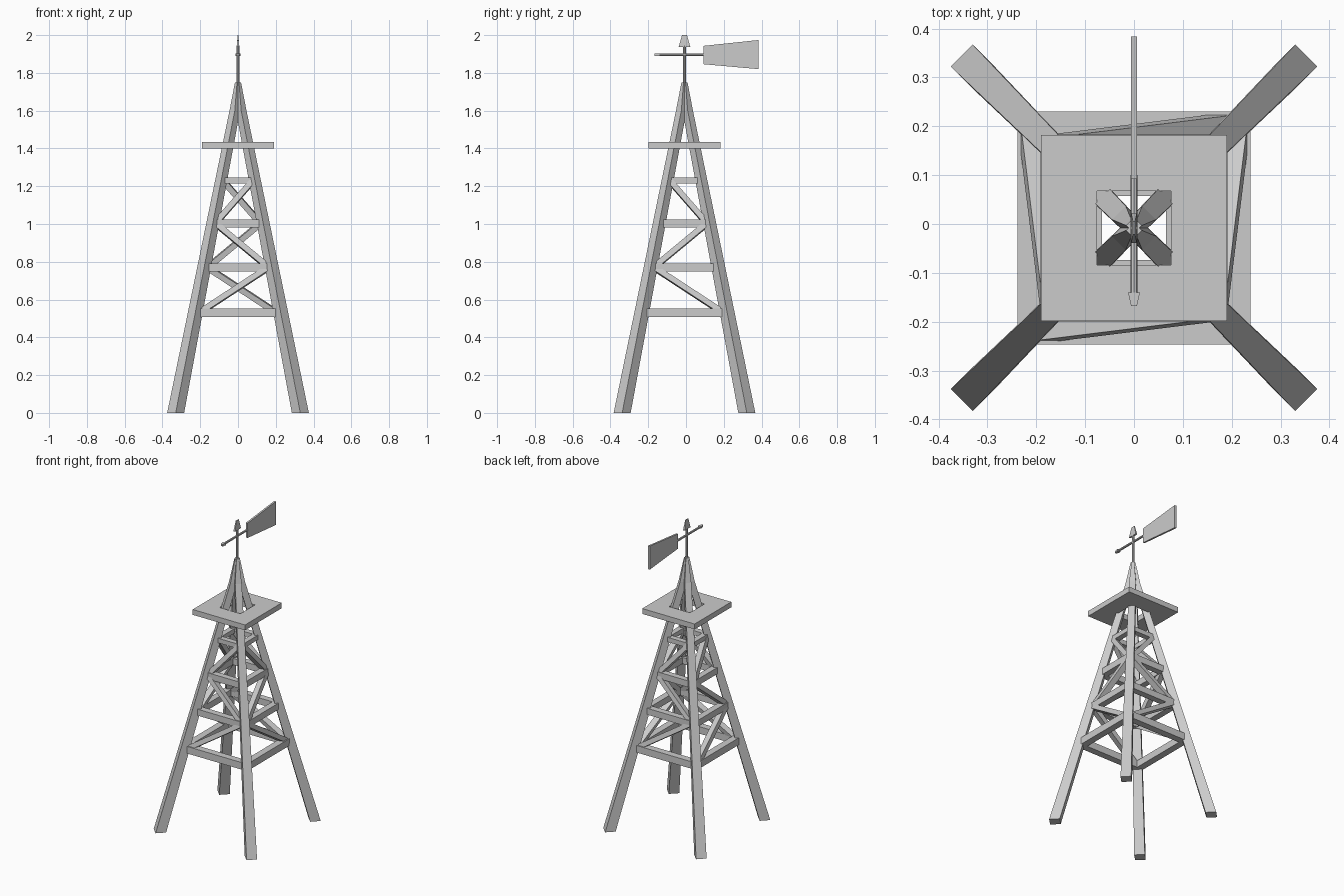
import bpy, bmesh
from mathutils import Vector, Matrix
from math import pi

if "Cube" in bpy.data.objects:
    bpy.data.objects.remove(bpy.data.objects["Cube"])

CY = -0.008          # tower axis in y


def make(name, verts, faces):
    me = bpy.data.meshes.new(name)
    me.from_pydata([tuple(v) for v in verts], [], faces)
    bm = bmesh.new()
    bm.from_mesh(me)
    bmesh.ops.recalc_face_normals(bm, faces=bm.faces)
    bm.to_mesh(me)
    bm.free()
    ob = bpy.data.objects.new(name, me)
    bpy.context.collection.objects.link(ob)
    return ob


def loft(name, rings):
    """Closed tube through rings holding equal numbers of points."""
    n = len(rings[0])
    verts = [v for r in rings for v in r]
    faces = [tuple(range(n)), tuple(range(len(verts) - n, len(verts)))]
    for k in range(len(rings) - 1):
        for i in range(n):
            j = (i + 1) % n
            faces.append((k*n + i, k*n + j, k*n + n + j, k*n + n + i))
    return make(name, verts, faces)


def bar(name, a, b, normal, depth, height):
    """Rectangular timber from a to b; depth lies along normal."""
    a, b, n = Vector(a), Vector(b), Vector(normal)
    d = (b - a).normalized()
    n = (n - d * n.dot(d)).normalized()
    s = d.cross(n)
    offs = [n*depth/2*i + s*height/2*j for i, j in ((1, 1), (1, -1), (-1, -1), (-1, 1))]
    return loft(name, [[p + o for o in offs] for p in (a, b)])


def plate(name, yz, t):
    """Thin plate in the yz plane, t thick."""
    return loft(name, [[(x, y, z) for y, z in yz] for x in (-t/2, t/2)])


def leg_c(z):
    return 0.33 - 0.313 * z / 1.6


# Four tapered legs, set diagonally and bent near the top
for sx in (-1, 1):
    for sy in (-1, 1):
        rings = []
        for z, c, h in ((0, 0.33, 0.045), (1.6, 0.017, 0.028), (1.75, 0.005, 0.011)):
            rings.append([(sx*c + dx*h, sy*c + dy*h + CY, z)
                          for dx, dy in ((1, 0), (0, 1), (-1, 0), (0, -1))])
        loft("leg", rings)


def square_frame(name, outer, inner, z0, z1):
    def sq(r, z):
        return [(-r, -r + CY, z), (r, -r + CY, z), (r, r + CY, z), (-r, r + CY, z)]
    verts = sq(outer, z0) + sq(outer, z1) + sq(inner, z1) + sq(inner, z0)
    faces = []
    for k in range(4):
        for i in range(4):
            j, m = (i + 1) % 4, (k + 1) % 4
            faces.append((k*4 + i, k*4 + j, m*4 + j, m*4 + i))
    return make(name, verts, faces)


# Horizontal beam rings
levels = [(0.53, 0.045, 0.046), (0.77, 0.042, 0.042), (1.003, 0.040, 0.042), (1.23, 0.036, 0.030)]
mids = []
for z, depth, h in levels:
    outer = leg_c(z) + 0.012
    square_frame("beam_ring", outer, outer - depth, z - h/2, z + h/2)
    mids.append((outer - depth/2, z))

# Zigzag braces, alternating direction tier by tier
for t in range(3):
    (r0, z0), (r1, z1) = mids[t], mids[t + 1]
    s = 1 if t % 2 == 0 else -1
    for side in (-1, 1):
        u = s * side
        bar("front_back_brace", (u*r0*0.95, side*r0 + CY, z0), (-u*r1*0.95, side*r1 + CY, z1),
            (0, side, 0.2), 0.038, 0.03)
        bar("side_brace", (side*r0, s*r0*0.95 + CY, z0), (side*r1, -s*r1*0.95 + CY, z1),
            (side, 0, 0.2), 0.038, 0.03)

# Platform with square opening
square_frame("platform", 0.19, 0.076, 1.40, 1.435)


def rod(name, a, b, r0, r1):
    a, b = Vector(a), Vector(b)
    q = (b - a).to_track_quat('Z', 'Y')
    rings = []
    for p, r in ((a, r0), (b, r1)):
        rings.append([p + q @ (Matrix.Rotation(i * pi / 4, 3, 'Z') @ Vector((r, 0, 0)))
                      for i in range(8)])
    return loft(name, rings)


# Mast, finial and weather vane
rod("mast", (0, CY, 1.68), (0, CY, 1.945), 0.008, 0.007)
loft("finial", [[(i*w, CY + j*d, z) for i, j in ((1, 1), (-1, 1), (-1, -1), (1, -1))]
                for z, w, d in ((1.937, 0.006, 0.031), (2.0, 0.002, 0.013))])
rod("vane_rod", (0, -0.145, 1.896), (0, 0.10, 1.896), 0.007, 0.007)
loft("vane_point", [[(i*w, y, 1.896 + j*0.007) for i, j in ((1, 1), (-1, 1), (-1, -1), (1, -1))]
                    for y, w in ((-0.14, 0.012), (-0.168, 0.006))])
plate("vane_tail", [(0.092, 1.846), (0.384, 1.82), (0.384, 1.974), (0.092, 1.943)], 0.012)
